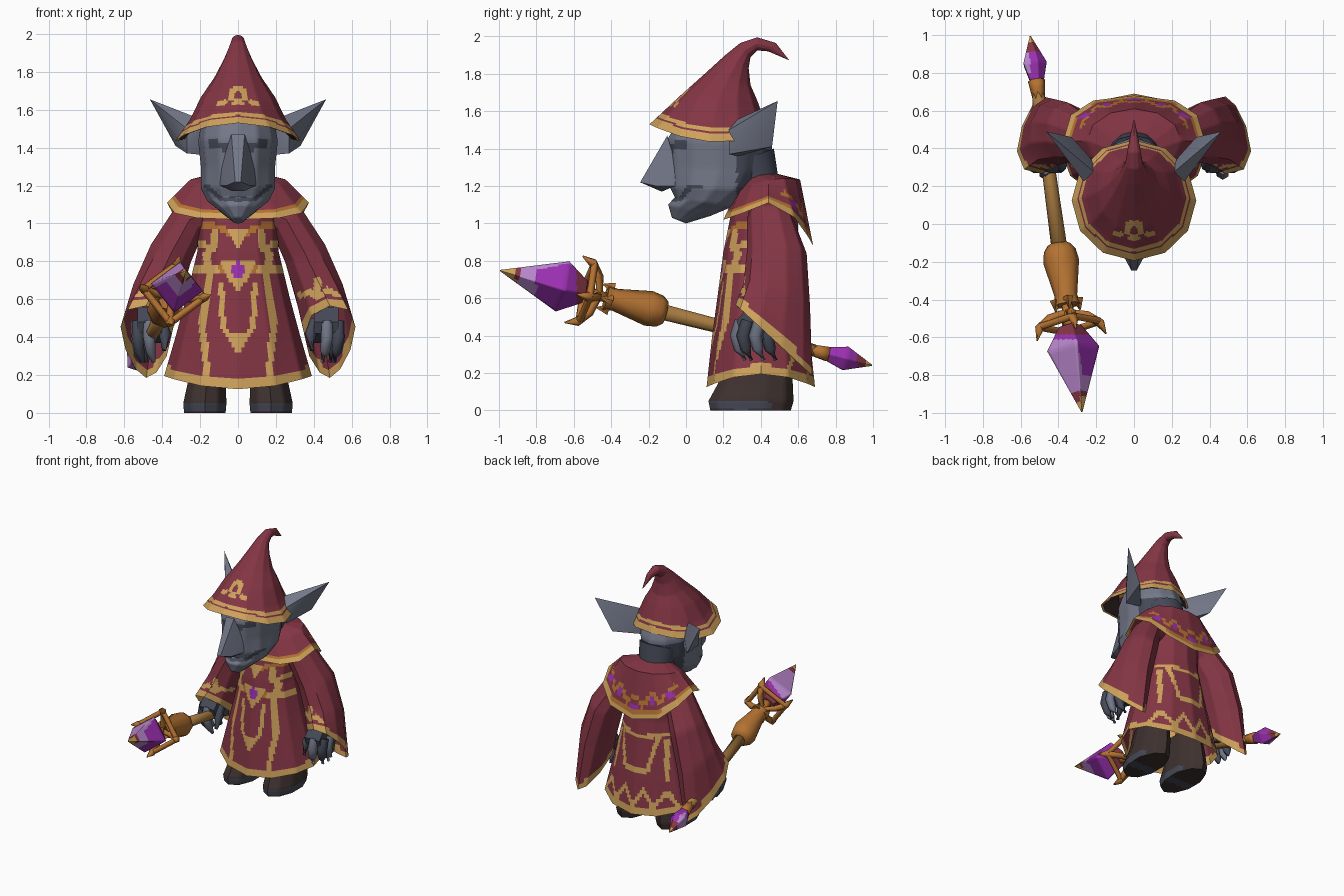
import bpy, bmesh, math
from mathutils import Vector as V

if "Cube" in bpy.data.objects:
    bpy.data.objects.remove(bpy.data.objects["Cube"])

COLOURS = {"crimson": (.23, .036, .058), "gold": (.62, .36, .105), "skin": (.17, .185, .245),
           "dark_skin": (.06, .067, .095), "brown": (.048, .031, .029), "orange": (.46, .17, .032),
           "dull_gold": (.38, .19, .05), "purple": (.33, .03, .44), "lilac": (.48, .24, .6)}
NAMES = list(COLOURS)
MATS = []
for n, c in COLOURS.items():
    m = bpy.data.materials.new(n)
    m.diffuse_color = (*c, 1)
    m.use_nodes = True
    m.node_tree.nodes["Principled BSDF"].inputs["Base Color"].default_value = m.diffuse_color
    MATS.append(m)


def finish(name, bm, colour, rule=None, cuts=0, angle=40):
    """Subdivide, colour faces by a rule on their centre, and shade."""
    bmesh.ops.recalc_face_normals(bm, faces=bm.faces)
    if cuts:
        bmesh.ops.subdivide_edges(bm, edges=bm.edges[:], cuts=cuts, use_grid_fill=True)
    me = bpy.data.meshes.new(name)
    for f in bm.faces:
        f.material_index = NAMES.index((rule and rule(f.calc_center_median())) or colour)
    bm.to_mesh(me)
    bm.free()
    for m in MATS:
        me.materials.append(m)
    ob = bpy.data.objects.new(name, me)
    bpy.context.collection.objects.link(ob)
    bpy.ops.object.select_all(action='DESELECT')
    ob.select_set(True)
    bpy.context.view_layer.objects.active = ob
    bpy.ops.object.shade_smooth_by_angle(angle=math.radians(angle))
    return ob


def loft(name, rings, colour, rule=None, cuts=0, caps=(False, False), angle=40):
    bm = bmesh.new()
    rows = [[bm.verts.new(p) for p in r] for r in rings]
    n = len(rows[0])
    for a, b in zip(rows, rows[1:]):
        for i in range(n):
            bm.faces.new((a[i], a[(i + 1) % n], b[(i + 1) % n], b[i]))
    for row, cap in zip((rows[0], rows[-1]), caps):
        if cap:
            mid = bm.verts.new(sum((v.co for v in row), V()) / n)
            for i in range(n):
                bm.faces.new((row[i], row[(i + 1) % n], mid))
    return finish(name, bm, colour, rule, cuts, angle)


def hull(name, pts, colour):
    bm = bmesh.new()
    bmesh.ops.convex_hull(bm, input=[bm.verts.new(p) for p in pts])
    return finish(name, bm, colour, angle=45)


def ring(yf, zf, yb, zb, rx, dip=0, cx=0, n=12, power=1):
    """Ellipse through a front point and a back point, with lowered sides."""
    out = []
    for i in range(n):
        a = 2 * math.pi * i / n
        c, s = (math.copysign(abs(t) ** power, t) for t in (math.cos(a), math.sin(a)))
        out.append(V((cx + rx * s, (yf + yb) / 2 + (yf - yb) / 2 * c,
                      (zf + zb) / 2 + (zf - zb) / 2 * c + dip * s * s)))
    return out


def tube(name, pts, radii, colour, n=6):
    rings = []
    for i, (p, r) in enumerate(zip(pts, radii)):
        d = (V(pts[min(i + 1, len(pts) - 1)]) - V(pts[max(i - 1, 0)])).normalized()
        u = d.cross(V((0, 0, 1)) if abs(d.z) < .9 else V((1, 0, 0))).normalized()
        w = d.cross(u)
        rings.append([V(p) + r * (u * math.cos(2 * math.pi * k / n) + w * math.sin(2 * math.pi * k / n))
                      for k in range(n)])
    return loft(name, rings, colour, caps=(True, True), angle=75)


def dist(c, pts, closed=False):
    pts = [V(p) for p in pts]
    best = 9
    for a, b in zip(pts, pts[1:] + pts[:1] if closed else pts[1:]):
        d = b - a
        t = max(0, min(1, (c - a).dot(d) / max(d.dot(d), 1e-9)))
        best = min(best, (a + d * t - c).length)
    return best


def lines(c, w, *polys):
    """Near a mirrored line drawn in x and z."""
    p = V((abs(c.x), c.z))
    return any(dist(p, q) < w for q in polys)


# Robe body, with hem, belt and panel trims
robe = [ring(.11, .125, .69, .125, .39, .07), ring(.14, .4, .66, .4, .33), ring(.17, .62, .63, .62, .27),
        ring(.2, .85, .6, .85, .215), ring(.24, 1.05, .6, 1.05, .21), ring(.3, 1.2, .57, 1.2, .17),
        ring(.33, 1.23, .5, 1.24, .11)]


def robe_rule(c):
    x, z = abs(c.x), c.z
    if dist(c, robe[0], True) < .055:
        return "gold"
    if c.y < .4:
        if x / .042 + abs(z - .755) / .06 < 1:
            return "purple"
        if lines(c, .019, [(.15, .74), (.19, .45), (.16, .18)], [(.12, .96), (.13, .88), (.17, .83), (.15, .74)]) \
                or lines(c, .015, [(.09, .68), (.08, .45), (0, .33)], [(.13, .87), (.22, .9)]) \
                or (.62 < z < .81 and x < (z - .62) * .55) or (.31 < z < .43 and x < (z - .31) * .5) \
                or (.87 < z < .96 and x < (z - .87) * .6):
            return "gold"
        if lines(c, .018, [(0, .755), (.26, .755)], [(.2, .99), (.1, .98), (0, .93)]):
            return "orange" if x < .1 or z > .9 else "gold"
    elif lines(c, .015, [(0, .72), (.2, .75)], [(.15, .72), (.1, .47), (0, .47)], [(.2, .7), (.23, .42)],
               [(0, .2), (.08, .32), (.16, .2), (.24, .32), (.33, .2)]):
        return "gold"


loft("robe", robe, "crimson", robe_rule, cuts=9, caps=(False, True))

# Shoulder cape with a long back point
edge = ring(.2, 1.02, .68, .88, .375, power=.8)
for i, p in enumerate(edge):
    k = -math.cos(2 * math.pi * i / 12)
    p.z = 1.11 - (.23 * k ** 1.6 if k > 0 else .09 * (-k) ** .7)
cape = [ring(.32, 1.25, .47, 1.27, .12), ring(.27, 1.17, .61, 1.235, .25, .03), edge]


def cape_rule(c):
    d = dist(c, edge, True)
    if c.y > .5:
        for x, z in ((0, .975), (.14, 1.04), (.26, 1.1)):
            if abs(abs(c.x) - x) / .03 + abs(c.z - z) / .04 < 1:
                return "purple"
        if lines(c, .014, [(0, 1.06), (.07, .99), (.14, 1.11), (.2, 1.04), (.27, 1.16)]):
            return "orange"
    return "gold" if d < .042 else "orange" if d < .054 else None


loft("shoulder_cape", cape, "crimson", cape_rule, cuts=9)


# Head: jaw, skull, nose, neck
def head_rule(c):
    if c.y < .15 and (lines(c, .011, [(0, 1.125), (.09, 1.13), (.17, 1.2)])
                      or lines(c, .022, [(.06, 1.4), (.14, 1.425)])):
        return "dark_skin"
    if c.y > .27 and c.z < 1.4:
        return "dark_skin"


loft("head", [ring(-.075, 1.03, .0, 1.0, .03), ring(-.095, 1.1, .13, 1.04, .1), ring(-.06, 1.14, .25, 1.09, .16),
              ring(-.085, 1.19, .38, 1.18, .195), ring(-.095, 1.3, .45, 1.28, .195), ring(-.1, 1.45, .46, 1.42, .21),
              ring(-.03, 1.56, .41, 1.54, .19)], "skin", head_rule, cuts=5, caps=(True, True), angle=60)
# The nose is a wedge with a pointed tip and low nostril wings
hull("nose", [(x * s, y, z) for s in (1, -1) for x, y, z in
              ((.035, -.1, 1.47), (.09, -.05, 1.3), (.095, -.06, 1.2), (.06, -.16, 1.2), (.02, -.165, 1.35),
               (.015, -.245, 1.22), (.03, -.13, 1.17))], "skin")
loft("neck", [ring(.3, 1.12, .5, 1.2, .12), ring(.2, 1.3, .47, 1.4, .15)], "dark_skin", caps=(True, True))

# Hat: tilted cone with curled tip, and a dark lining
brim = ring(-.195, 1.53, .445, 1.48, .33, -.068)
hat = [brim, ring(-.125, 1.595, .415, 1.565, .255, -.035), ring(-.04, 1.675, .38, 1.66, .195),
       ring(.1, 1.80, .345, 1.74, .125), ring(.21, 1.90, .335, 1.83, .075), ring(.29, 1.965, .345, 1.89, .048),
       ring(.38, 1.995, .38, 1.925, .036), ring(.48, 1.965, .44, 1.92, .022), ring(.55, 1.875, .545, 1.875, .003)]


def hat_rule(c):
    d = dist(c, brim, True)
    if d < .05 or .062 < d < .088:
        return "gold"
    if c.y < .12:
        r = math.hypot(c.x, c.z - 1.675)
        if (.02 < r < .052 and c.z > 1.65) or lines(c, .013, [(.07, 1.64), (.1, 1.63)]) \
                or lines(c, .012, [(0, 1.635), (.02, 1.635)]):
            return "gold"


loft("hat", hat, "crimson", hat_rule, cuts=9, caps=(False, True))
loft("hat_lining", [ring(-.18, 1.53, .43, 1.482, .315, -.064), ring(-.08, 1.57, .4, 1.53, .2)], "brown")

# Paired parts
for s, side in ((1, "left"), (-1, "right")):
    def P(x, y, z):
        return V((s * x, y, z))

    # Ear
    hull(side + "_ear", [P(.17, .24, 1.54), P(.17, .28, 1.36), P(.27, .23, 1.37), P(.27, .23, 1.5),
                         P(.33, .46, 1.41), P(.465, .49, 1.655), P(.24, .36, 1.47)], "skin")

    # Sleeve with flared cuff
    def oval(c, u, v, taper=0, n=10):
        out = []
        for i in range(n):
            a = 2 * math.pi * i / n
            out.append(P(*(V(c) + V(u) * math.cos(a) + V(v) * math.sin(a) * (1 - taper * math.cos(a)))))
        return out
    cuff = oval((.485, .47, .375), (0, .205, -.19), (.128, -.02, .02), .35)
    sleeve = [oval((.14, .44, 1.08), (0, .1, 0), (.04, 0, .08)), oval((.255, .45, 1.02), (0, .125, 0), (.075, 0, .075)),
              oval((.355, .485, .84), (0, .16, 0), (.11, 0, .05)),
              oval((.43, .485, .62), (0, .178, -.06), (.125, 0, .04), .1), cuff]

    def sleeve_rule(c, cuff=cuff):
        if dist(c, cuff, True) < .047:
            return "gold"
        if c.y < .45 and (lines(c, .015, [(.33, .62), (.38, .64), (.42, .61), (.47, .65), (.53, .62)])
                          or lines(c, .02, [(.42, .62), (.42, .7)])):
            return "gold"
    loft(side + "_sleeve", sleeve, "crimson", sleeve_rule, cuts=8)

    # Hand and fingers
    hull(side + "_hand", [P(x, y, z) for x in (.4, .53) for y, z in ((.29, .42), (.27, .48), (.34, .56), (.48, .48), (.45, .37))],
         "dark_skin")
    for i, (x, y) in enumerate(((.47, .285), (.53, .32), (.535, .385), (.51, .45))):
        tube(f"{side}_finger_{i + 1}", [P(x, y + .01, .48), P(x, y - .015, .4), P(x - .01, y, .33), P(x - .025, y + .03, .27)],
             (.034, .036, .03, .012), "dark_skin" if i % 2 else "skin", 6)
    tube(side + "_thumb", [P(.41, .36, .48), P(.385, .31, .42), P(.39, .28, .33)], (.036, .034, .012), "dark_skin", 6)

    # Boot
    loft(side + "_boot", [ring(.13, 0, .56, 0, .115, 0, s * .175, 10), ring(.12, .05, .575, .05, .12, 0, s * .175, 10),
                          ring(.18, .16, .57, .16, .105, 0, s * .165, 10), ring(.22, .32, .55, .32, .09, 0, s * .15, 10)],
         "brown", lambda c: "dark_skin" if .01 < c.z < .05 and c.y < .45 or c.z < .01 and .26 < c.y < .34 else None,
         4, (True, True))

# Staff along a slanted axis
TAIL, HEAD = V((-.55, 1, .24)), V((-.275, -1, .75))
AX = (HEAD - TAIL).normalized()
SX = V((0, 0, 1)).cross(AX).normalized()
SZ = AX.cross(SX)


def on_axis(y, r=0, a=0):
    return TAIL.lerp(HEAD, (1 - y) / 2) + r * (SX * math.cos(a) + SZ * math.sin(a))


def lathe(name, prof, colour, n=8, rule=None, cuts=0, turn=0):
    return loft(name, [[on_axis(y, r, turn + 2 * math.pi * i / n) for i in range(n)] for y, r in prof],
                colour, rule, cuts, (True, True), 100)


def gem_rule(c):
    p = c - on_axis(c.y)
    if c.y < -.95 or (c.y < -.91 and p.dot(SX) > 0):
        return "gold"
    if c.y < -.895 or c.y > -.585:
        return "crimson"
    if c.y < -.8 or (p.dot(SX) < .03 and p.dot(SZ) > 0 and c.y < -.61):
        return "lilac"


def tail_rule(c):
    if c.y > .965:
        return "gold"
    if c.y > .915 or c.y < .765:
        return "crimson"
    return "lilac" if c.y > .8 and (c - on_axis(c.y)).dot(SX) < -.02 else None


lathe("staff_shaft", [(.72, .03), (.6, .04), (.3, .036), (-.12, .042)], "dull_gold")
lathe("staff_tail_socket", [(.76, .045), (.72, .04), (.62, .028)], "orange", 6)
lathe("staff_tail_crystal", [(.74, .035), (.85, .068), (.995, .003)], "purple", 5, tail_rule, 7)
lathe("staff_grip", [(-.11, .062), (-.14, .085), (-.2, .095), (-.38, .06), (-.43, .07)], "orange")
lathe("staff_neck", [(-.43, .03), (-.57, .035)], "orange", 6)
lathe("staff_crystal", [(-.54, .06), (-.66, .14), (-.995, .003)], "purple", 4, gem_rule, 12, -.15)
for i in range(4):
    a = -.15 + i * math.pi / 2
    # Collar points, claw spokes, frame bars and thorns
    tube(f"grip_point_{i + 1}", [on_axis(-.4, .06, a), on_axis(-.46, .065, a)], (.03, .004), "orange", 4)
    tube(f"claw_{i + 1}", [on_axis(-.47, .02, a), on_axis(-.49, .1, a), on_axis(-.54, .165, a), on_axis(-.6, .185, a)],
         (.02, .024, .026, .004), "orange", 5)
    tube(f"frame_bar_{i + 1}", [on_axis(-.53, .16, a), on_axis(-.53, .16, a + math.pi / 2)], (.02, .02), "orange", 5)
